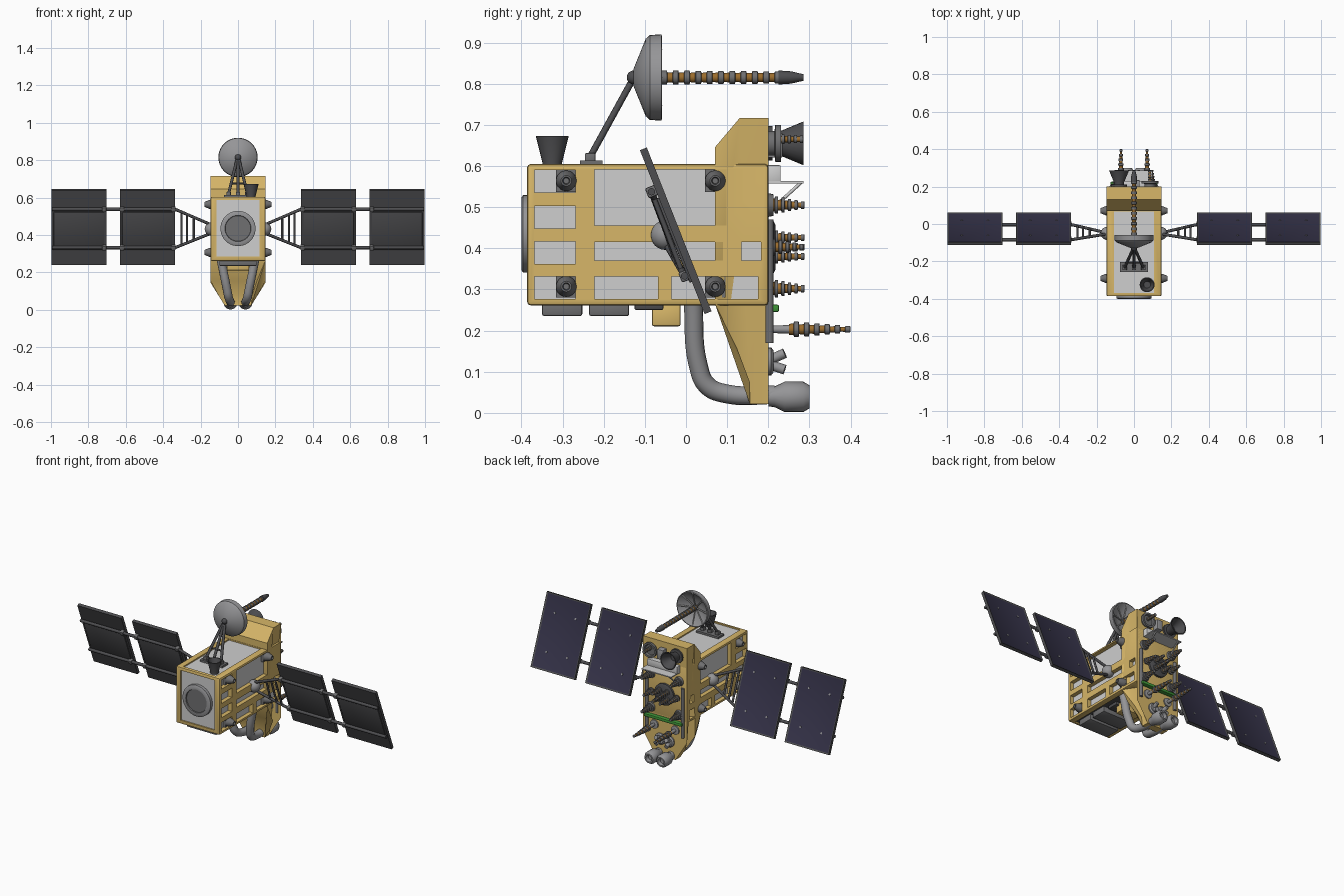
import bpy, bmesh, math
from mathutils import Vector, Matrix

if "Cube" in bpy.data.objects:
    bpy.data.objects.remove(bpy.data.objects["Cube"])

def mat(name, r, g, b):
    m = bpy.data.materials.new(name)
    m.diffuse_color = (r, g, b, 1)
    m.use_nodes = True
    m.node_tree.nodes["Principled BSDF"].inputs["Base Color"].default_value = m.diffuse_color
    return m

GOLD = mat("gold_foil", 0.68, 0.47, 0.14)
LIGHT = mat("light_grey", 0.62, 0.62, 0.62)
MID = mat("mid_grey", 0.30, 0.30, 0.31)
GREY = mat("steel_grey", 0.16, 0.16, 0.165)
DARK = mat("dark_grey", 0.075, 0.075, 0.08)
NAVY = mat("solar_navy", 0.035, 0.032, 0.065)
ORANGE = mat("copper_orange", 0.33, 0.15, 0.025)
GREEN = mat("green", 0.05, 0.30, 0.04)

def make(name, bm, mats, M=None):
    bmesh.ops.recalc_face_normals(bm, faces=bm.faces)
    if M:
        bm.transform(M)
    me = bpy.data.meshes.new(name)
    bm.to_mesh(me)
    bm.free()
    for m in mats:
        me.materials.append(m)
    o = bpy.data.objects.new(name, me)
    bpy.context.collection.objects.link(o)
    return o

def box(name, c, size, m, bevel=0.0, M=None):
    bm = bmesh.new()
    bmesh.ops.create_cube(bm, size=1, matrix=Matrix.Translation(c) @ Matrix.Diagonal((*size, 1)))
    if bevel:
        bmesh.ops.bevel(bm, geom=bm.edges[:], offset=bevel, segments=2, affect='EDGES', profile=0.5)
    return make(name, bm, [m], M)

def lathe(name, origin, axis, prof, mats, seg=20, rule=None):
    """Rings (distance, radius) along an axis; rule(i) picks the material slot of band i."""
    bm = bmesh.new()
    rings = [[bm.verts.new((r * math.cos(a), r * math.sin(a), t))
              for a in (2 * math.pi * k / seg for k in range(seg))] for t, r in prof]
    for i in range(len(rings) - 1):
        for k in range(seg):
            n = (k + 1) % seg
            f = bm.faces.new((rings[i][k], rings[i][n], rings[i + 1][n], rings[i + 1][k]))
            f.material_index = rule(i) if rule else 0
    bm.faces.new(rings[0])
    bm.faces.new(rings[-1]).material_index = rule(len(rings) - 2) if rule else 0
    q = Vector(axis).to_track_quat('Z', 'Y').to_matrix().to_4x4()
    return make(name, bm, mats, Matrix.Translation(origin) @ q)

def tube(name, a, b, r, m, r2=None, seg=12):
    a, b = Vector(a), Vector(b)
    return lathe(name, a, b - a, [(0, r), ((b - a).length, r if r2 is None else r2)], [m], seg)

def banded(name, origin, length, r0, r1, n, base=GREY):
    """Ribbed antenna pointing back, alternating grey and copper bands."""
    prof = []
    for i in range(n):
        r = r0 + (r1 - r0) * i / (n - 1)
        t, d = length * i / n, length / n
        prof += [(t, r * 0.7), (t + d * 0.45, r * 0.75), (t + d * 0.5, r), (t + d * 0.95, r)]
    prof += [(length, r1 * 0.6)]
    return lathe(name, origin, (0, 1, 0), prof, [base, ORANGE], 12, lambda i: int(i % 4 == 0))

# ---- main body with pockets cut into its sides ----
body = box("body", (0, -0.093, 0.433), (0.294, 0.586, 0.343), GOLD, 0.008)
windows = [(-0.368, -0.268, z, z + 0.055) for z in (0.535, 0.448, 0.362, 0.277)]
windows += [(-0.222, 0.098, 0.455, 0.592), (-0.222, 0.09, 0.37, 0.415), (-0.222, -0.068, 0.277, 0.332),
            (-0.035, 0.175, 0.277, 0.332), (0.135, 0.182, 0.37, 0.415)]
bm = bmesh.new()
def cut(lo, hi):
    lo, hi = Vector(lo), Vector(hi)
    bmesh.ops.create_cube(bm, size=1, matrix=Matrix.Translation((lo + hi) / 2) @ Matrix.Diagonal((*(hi - lo), 1)))
for y0, y1, z0, z1 in windows:
    cut((0.122, y0, z0), (0.2, y1, z1))
    cut((-0.2, y0, z0), (-0.122, y1, z1))
cut((-0.108, -0.368, 0.597), (0.108, 0.068, 0.65))
cut((-0.114, -0.45, 0.284), (0.114, -0.378, 0.586))
cut((-0.114, -0.368, 0.2), (0.114, 0.05, 0.269))
cutter = make("pocket_cutter", bm, [LIGHT])
cutter.hide_render = True
mod = body.modifiers.new("pockets", 'BOOLEAN')
mod.object, mod.solver = cutter, 'EXACT'
me = bpy.data.meshes.new_from_object(body.evaluated_get(bpy.context.evaluated_depsgraph_get()))
body.modifiers.clear()
body.data = me
bpy.data.objects.remove(cutter)
me.materials.clear()
for m in (GOLD, LIGHT, DARK):
    me.materials.append(m)
for p in me.polygons:   # pocket floors
    c, n = p.center, p.normal
    p.material_index = 0
    if (abs(n.x) > .9 and abs(abs(c.x) - .122) < .002) or (n.z > .9 and abs(c.z - .597) < .002) \
            or (n.y < -.9 and abs(c.y + .378) < .002):
        p.material_index = 1
    elif n.z < -.9 and abs(c.z - .269) < .002:
        p.material_index = 2

# ---- tall rear slab, narrowing at the bottom ----
prof = [(0.07, 0.60), (0.07, 0.645), (0.13, 0.716), (0.2, 0.716), (0.2, 0.145), (0.2, 0.022),
        (0.155, 0.022), (0.155, 0.075), (0.125, 0.155), (0.07, 0.266)]
bm = bmesh.new()
sides = [[bm.verts.new((s * (0.147 if z > 0.14 else 0.07 + 0.077 * (z - 0.022) / 0.123), y, z)) for y, z in prof]
         for s in (-1, 1)]
for i in range(len(prof)):
    j = (i + 1) % len(prof)
    bm.faces.new((sides[0][i], sides[0][j], sides[1][j], sides[1][i]))
for s in sides:
    bm.faces.new(s)
bmesh.ops.triangulate(bm, faces=[f for f in bm.faces if len(f.verts) > 4])
make("rear_slab", bm, [GOLD])

# ---- front port, underside boxes ----
lathe("front_port", (0, -0.376, 0.435), (0, -1, 0),
      [(0, 0.094), (0.02, 0.094), (0.024, 0.088), (0.024, 0.07), (0.018, 0.068)], [MID, GREY], 40,
      lambda i: int(i == 3))
box("belly_box_front", (0, -0.301, 0.253), (0.2, 0.098, 0.036), GREY, 0.006)
box("belly_box_rear", (0, -0.187, 0.253), (0.2, 0.098, 0.036), GREY, 0.006)
box("belly_gold_box", (0, -0.048, 0.238), (0.12, 0.07, 0.056), GOLD, 0.006)
box("belly_plate", (0, -0.09, 0.26), (0.16, 0.07, 0.02), DARK, 0.004)

# ---- top horn and dish mast ----
lathe("top_horn", (0.07, -0.325, 0.597), (0, 0, 1),
      [(0, 0.024), (0.012, 0.024), (0.076, 0.04), (0.076, 0.035), (0.025, 0.018)], [DARK])
box("mast_base", (0, -0.23, 0.607), (0.15, 0.055, 0.012), GREY)
for x in (-0.05, 0, 0.05):
    tube("mast_leg", (x, -0.233, 0.622), (x * 0.12, -0.135, 0.80), 0.008, DARK)
    box("mast_foot", (x, -0.233, 0.62), (0.024, 0.026, 0.022), GREY, 0.003)
tube("mast_brace", (-0.036, -0.205, 0.675), (0.036, -0.205, 0.675), 0.005, DARK)
bm = bmesh.new()
bmesh.ops.create_uvsphere(bm, u_segments=16, v_segments=10, radius=0.017, matrix=Matrix.Translation((0, -0.127, 0.815)))
make("dish_pivot", bm, [DARK])
lathe("dish", (0, 0, 0.815), (0, 1, 0),
      [(-0.127, 0.022), (-0.098, 0.094), (-0.088, 0.103), (-0.06, 0.105), (-0.058, 0.1), (-0.075, 0.08),
       (-0.092, 0.045), (-0.1, 0.005)], [MID], 40)
for k in range(8):
    a = k * math.pi / 4
    tube("dish_rib", (0.01 * math.cos(a), -0.088, 0.815 + 0.01 * math.sin(a)),
         (0.096 * math.cos(a), -0.061, 0.815 + 0.096 * math.sin(a)), 0.004, LIGHT, seg=6)
banded("dish_feed", (0, -0.1, 0.815), 0.33, 0.017, 0.015, 12)
lathe("dish_feed_tip", (0, 0.225, 0.815), (0, 1, 0), [(0, 0.017), (0.03, 0.015), (0.06, 0.008)], [DARK], 12)

# ---- solar wings, thrusters and pipes, mirrored left and right ----
T = Matrix.Translation((0, -0.025, 0.4425)) @ Matrix.Rotation(math.atan2(0.16, 0.405), 4, 'X')
for s in (1, -1):
    for x0 in (0.337, 0.703):
        xc = s * (x0 + 0.1475)
        bm = bmesh.new()
        bmesh.ops.create_cube(bm, size=1, matrix=Matrix.Translation((xc, 0, 0)) @ Matrix.Diagonal((0.295, 0.018, 0.428, 1)))
        bm.normal_update()
        cell = [f for f in bm.faces if f.normal.y > 0.9]
        bmesh.ops.inset_region(bm, faces=cell, thickness=0.012, depth=-0.004)
        cell[0].material_index = 1
        make("solar_panel", bm, [DARK, NAVY], T)
        box("panel_backing", (xc, -0.011, -0.02), (0.27, 0.008, 0.22), DARK, 0.003, T)
        for dx in (-0.07, 0.07):
            for z in (-0.11, 0.11):
                p = T @ Vector((xc + dx, 0.004, z))
                lathe("panel_stud", p, T.to_3x3() @ Vector((0, 1, 0)), [(0, 0.006), (0.004, 0.006)], [MID], 8)
    hub = [Vector((s * 0.155, -0.055, 0.46)), Vector((s * 0.155, -0.045, 0.405))]
    ends = [T @ Vector((s * 0.335, -0.02, z)) for z in (0.11, -0.11)]
    for h, e, z in zip(hub, ends, (0.11, -0.11)):
        tube("wing_strut", h, e, 0.008, DARK)
        tube("wing_rail", e, T @ Vector((s * 0.995, -0.02, z)), 0.009, DARK)
        for x in (0.345, 0.62, 0.715):
            box("rail_clamp", (s * x, -0.018, z), (0.022, 0.028, 0.026), GREY, 0.004, T)
    for t in (0.45, 0.65, 0.82):
        tube("wing_rung", hub[0].lerp(ends[0], t), hub[1].lerp(ends[1], t), 0.006, DARK)
    bm = bmesh.new()
    bmesh.ops.create_uvsphere(bm, u_segments=20, v_segments=12, radius=0.036,
                              matrix=Matrix.Translation((s * 0.142, -0.05, 0.432)))
    make("wing_hub", bm, [MID])
    # side thrusters
    for y in (-0.291, 0.071):
        for z in (0.564, 0.307):
            box("thruster_plate", (s * 0.127, y, z), (0.02, 0.05, 0.054), GREY)
            lathe("thruster", (s * 0.135, y, z), (s, 0, 0),
                  [(0, 0.025), (0.015, 0.025), (0.045, 0.013), (0.045, 0.009), (0.03, 0.007)], [GREY])
    # bent pipe and its nozzle
    cu = bpy.data.curves.new("pipe", 'CURVE')
    cu.dimensions, cu.bevel_depth, cu.bevel_resolution = '3D', 0.023, 4
    cu.use_fill_caps = True
    pts = [(0.092, 0.017, 0.27), (0.06, 0.03, 0.115), (0.05, 0.052, 0.066), (0.042, 0.1, 0.046), (0.04, 0.215, 0.044)]
    sp = cu.splines.new('BEZIER')
    sp.bezier_points.add(len(pts) - 1)
    for bp, (x, y, z) in zip(sp.bezier_points, pts):
        bp.co = (s * x, y, z)
        bp.handle_left_type = bp.handle_right_type = 'AUTO'
    cu.materials.append(MID)
    tmp = bpy.data.objects.new("tmp", cu)
    bpy.context.collection.objects.link(tmp)
    me = bpy.data.meshes.new_from_object(tmp.evaluated_get(bpy.context.evaluated_depsgraph_get()))
    bpy.data.objects.remove(tmp)
    bpy.context.collection.objects.link(bpy.data.objects.new("bent_pipe", me))
    lathe("pipe_nozzle", (s * 0.04, 0.2, 0.039), (0, 1, 0),
          [(0, 0.023), (0.015, 0.025), (0.04, 0.037), (0.085, 0.037), (0.1, 0.028), (0.1, 0.02), (0.08, 0.016)],
          [MID])
    # rear antennas: long lower pair, corner pairs, small inner cluster
    lathe("long_antenna_base", (s * 0.07, 0.195, 0.203), (0, 1, 0), [(0, 0.026), (0.012, 0.026), (0.014, 0.009), (0.07, 0.011)], [MID])
    banded("long_antenna", (s * 0.07, 0.25, 0.203), 0.15, 0.019, 0.008, 6)
    for z in (0.505, 0.302):
        lathe("antenna_base", (s * 0.095, 0.195, z), (0, 1, 0), [(0, 0.03), (0.018, 0.026)], [GREY])
        banded("corner_antenna", (s * 0.095, 0.208, z), 0.08, 0.021, 0.009, 5)
    for z in (0.38, 0.426):
        banded("inner_antenna", (s * 0.026, 0.208, z), 0.08, 0.017, 0.008, 5)
    banded("side_antenna", (s * 0.085, 0.2, 0.403), 0.085, 0.02, 0.008, 5)
    # small rear fittings
    tube("rear_jet", (s * 0.03, 0.195, 0.125), (s * 0.035, 0.24, 0.145), 0.012, MID)
    tube("rear_jet", (s * 0.03, 0.195, 0.12), (s * 0.035, 0.24, 0.105), 0.012, MID)
    lathe("rear_pod", (s * 0.03, 0.195, 0.125), (0, 1, 0), [(0, 0.034), (0.012, 0.034), (0.018, 0.026)], [MID])
    tube("rear_conduit", (s * 0.12, 0.203, 0.17), (s * 0.12, 0.203, 0.47), 0.01, GREY)
    tube("shelf_brace", (s * 0.08, 0.203, 0.49), (s * 0.08, 0.28, 0.56), 0.004, LIGHT)

# ---- rear face equipment ----
lathe("array_disc", (0, 0.195, 0.403), (0, 1, 0), [(0, 0.065), (0.017, 0.065), (0.022, 0.055)], [DARK], 32)
banded("centre_antenna", (0, 0.208, 0.403), 0.08, 0.017, 0.008, 5)
box("green_bar", (0, 0.212, 0.254), (0.25, 0.028, 0.018), GREEN, 0.004)
box("rear_shelf", (0, 0.24, 0.56), (0.2, 0.09, 0.006), LIGHT)
box("shelf_box", (0, 0.213, 0.581), (0.2, 0.034, 0.042), LIGHT, 0.003)
lathe("rear_horn", (-0.08, 0.195, 0.655), (0, 1, 0),
      [(0, 0.042), (0.015, 0.042), (0.016, 0.026), (0.03, 0.028), (0.09, 0.053), (0.09, 0.047), (0.035, 0.02)], [DARK], 28)
lathe("rear_ring", (0.085, 0.195, 0.655), (0, 1, 0),
      [(0, 0.03), (0.02, 0.03), (0.022, 0.045), (0.036, 0.045), (0.036, 0.034), (0.025, 0.03)], [GREY], 28)
banded("ring_antenna", (0.085, 0.21, 0.665), 0.075, 0.012, 0.009, 5)
box("rear_sensor", (0.01, 0.215, 0.65), (0.04, 0.04, 0.06), MID, 0.004)

# ---- smooth shading with sharp edges kept ----
bpy.ops.object.select_all(action='SELECT')
bpy.context.view_layer.objects.active = body
bpy.ops.object.shade_smooth_by_angle(angle=math.radians(35))
